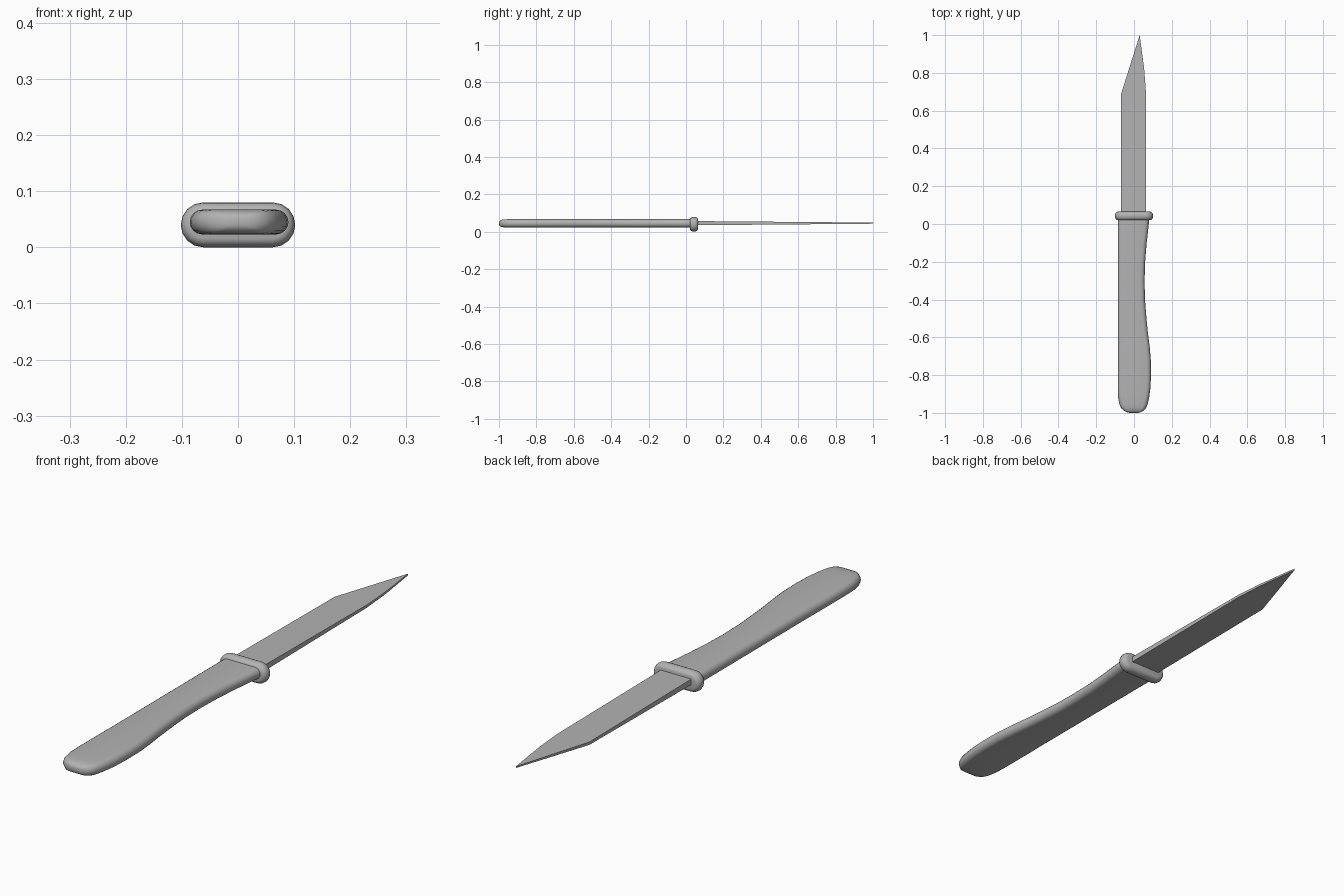
import bpy, bmesh, math

if "Cube" in bpy.data.objects:
    bpy.data.objects.remove(bpy.data.objects["Cube"])

grey = bpy.data.materials.new("light grey")
grey.diffuse_color = (0.45, 0.45, 0.45, 1)
grey.use_nodes = True
grey.node_tree.nodes["Principled BSDF"].inputs["Base Color"].default_value = grey.diffuse_color


def finish(name, bm, angle):
    bmesh.ops.recalc_face_normals(bm, faces=bm.faces)
    mesh = bpy.data.meshes.new(name)
    bm.to_mesh(mesh)
    bm.free()
    mesh.materials.append(grey)
    ob = bpy.data.objects.new(name, mesh)
    bpy.context.collection.objects.link(ob)
    bpy.ops.object.select_all(action='DESELECT')
    bpy.context.view_layer.objects.active = ob
    ob.select_set(True)
    bpy.ops.object.shade_smooth_by_angle(angle=math.radians(angle))
    return ob


def stadium(bm, y, left, right, zc, h, steps=8):
    """Pill-shaped cross-section across the length."""
    r = min(h, (right - left) / 2)
    loop = []
    for cx, start in ((right - r, -90), (left + r, 90)):
        for i in range(steps + 1):
            a = math.radians(start + 180 * i / steps)
            loop.append(bm.verts.new((cx + r * math.cos(a), y, zc + h * math.sin(a))))
    return loop


def loft(name, sections, zc, angle):
    bm = bmesh.new()
    loops = [stadium(bm, y, l, r, zc, h) for y, l, r, h in sections]
    n = len(loops[0])
    for a, b in zip(loops, loops[1:]):
        for i in range(n):
            j = (i + 1) % n
            bm.faces.new((a[i], a[j], b[j], b[i]))
    bm.faces.new(loops[0])
    bm.faces.new(loops[-1])
    return finish(name, bm, angle)


# Handle: straight back, waisted belly and rounded butt (y, left, right, half height)
loft("handle", [
    (-1.0, -0.022, 0.022, 0.007), (-0.997, -0.035, 0.034, 0.013),
    (-0.99, -0.052, 0.049, 0.018), (-0.975, -0.068, 0.063, 0.021),
    (-0.955, -0.077, 0.072, 0.022), (-0.92, -0.084, 0.080, 0.022),
    (-0.87, -0.086, 0.087, 0.022), (-0.8, -0.086, 0.090, 0.022),
    (-0.72, -0.086, 0.089, 0.022), (-0.65, -0.085, 0.083, 0.022),
    (-0.57, -0.085, 0.073, 0.022), (-0.5, -0.085, 0.066, 0.022),
    (-0.4, -0.085, 0.058, 0.022), (-0.3, -0.085, 0.056, 0.022),
    (-0.2, -0.085, 0.059, 0.022), (-0.1, -0.085, 0.067, 0.022),
    (-0.04, -0.085, 0.074, 0.022), (0.03, -0.085, 0.081, 0.022)], 0.045, 40)

# Guard: pill-shaped collar with rounded rim
rim = 0.022
sections = []
for i in range(9):
    a = math.radians(-90 + 180 * i / 8)
    inset = 0.016 * (1 - math.cos(a))
    sections.append((0.043 + rim * math.sin(a), -0.102 + inset, 0.102 - inset, 0.040 - inset))
loft("guard", sections, 0.040, 50)

# Blade: angled point, thinning toward the tip
bm = bmesh.new()
outline = [(-0.068, 0.04), (0.063, 0.04), (0.063, 0.7), (0.054, 0.82), (0.03, 1.0), (-0.068, 0.69)]
rings = []
for side in (-1, 1):
    rings.append([bm.verts.new((x, y, 0.046 + side * (0.0115 - 0.0085 * y)))
                  for x, y in outline])
low, high = rings
n = len(outline)
for i in range(n):
    j = (i + 1) % n
    bm.faces.new((low[i], low[j], high[j], high[i]))
bm.faces.new(low)
bm.faces.new(high)
finish("blade", bm, 25)
